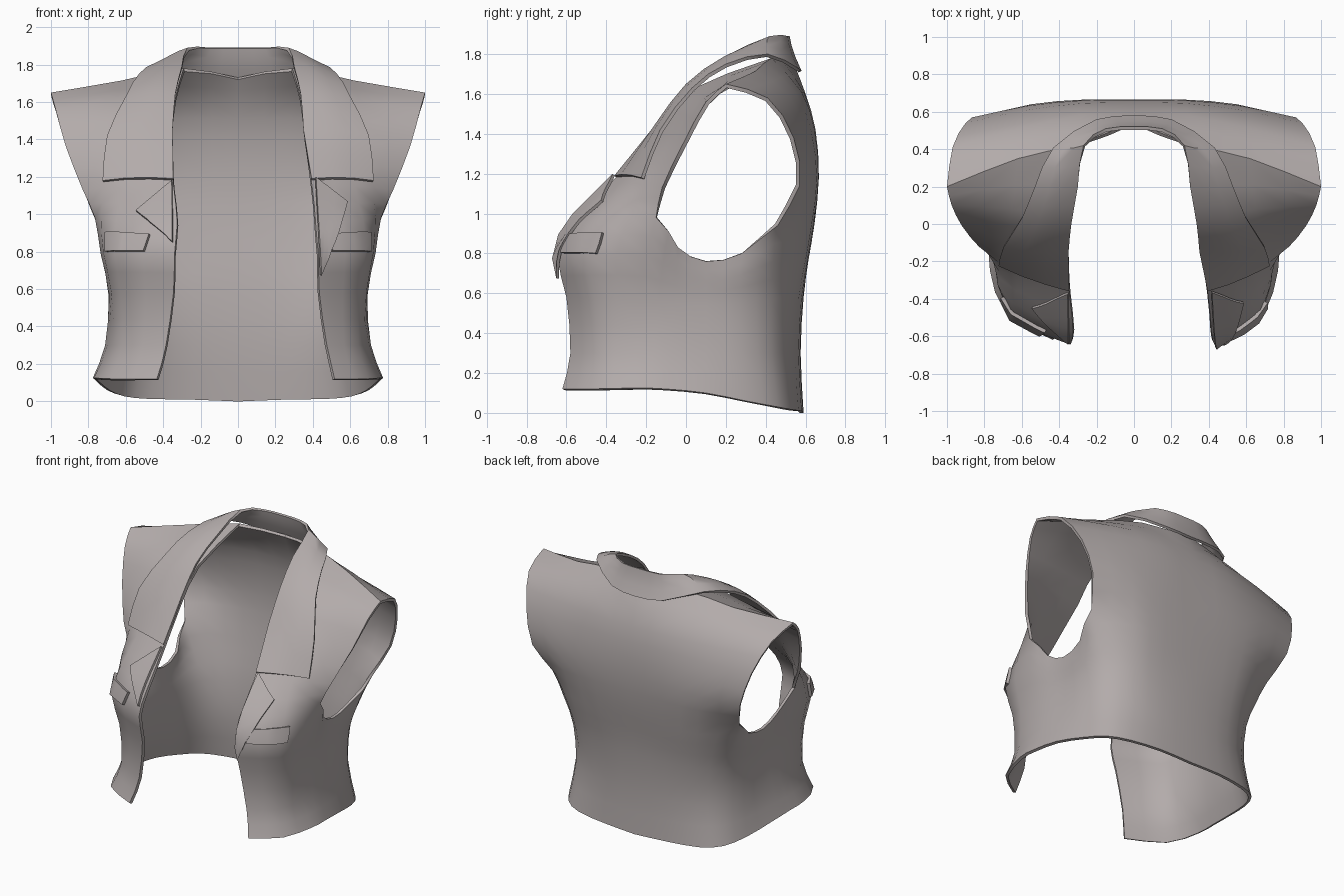
import bpy, bmesh, math
from mathutils import Vector
from mathutils.bvhtree import BVHTree

if "Cube" in bpy.data.objects:
    bpy.data.objects.remove(bpy.data.objects["Cube"])

cloth = bpy.data.materials.new("warm_grey_cloth")
cloth.diffuse_color = (0.45, 0.41, 0.405, 1)
cloth.use_nodes = True
cloth.node_tree.nodes["Principled BSDF"].inputs["Base Color"].default_value = cloth.diffuse_color


def clamp(v):
    return max(0.0, min(1.0, v))


def place(p, side):
    """Mirror a half-garment point and sway the open front slightly to +x."""
    x, y, z = p
    w = clamp((-y - 0.15) / 0.4) * clamp((0.75 - x) / 0.3)
    return Vector((side * x + 0.045 * w, y, z))


def smooth(pts, sub):
    """Catmull-Rom curve through the points."""
    p = [Vector(q) for q in pts]
    p = [2 * p[0] - p[1]] + p + [2 * p[-1] - p[-2]]
    out = []
    for i in range(1, len(p) - 2):
        a, b, c, d = p[i - 1:i + 3]
        for k in range(sub):
            t = k / sub
            out.append(0.5 * (2 * b + (c - a) * t + (2 * a - 5 * b + 4 * c - d) * t * t
                              + (3 * b - a - 3 * c + d) * t ** 3))
    return out + [p[-2]]


def mesh_from_columns(name, halves, outward, thick):
    """Skin neighbouring columns, weld, orient by a reference direction and thicken."""
    bm = bmesh.new()
    for cols in halves:
        vs = [[bm.verts.new(p) for p in c] for c in cols]
        for a, b in zip(vs, vs[1:]):
            for j in range(min(len(a), len(b)) - 1):
                bm.faces.new((a[j], b[j], b[j + 1], a[j + 1]))
    bmesh.ops.remove_doubles(bm, verts=bm.verts, dist=0.002)
    bmesh.ops.recalc_face_normals(bm, faces=bm.faces)
    ref = Vector(outward)
    best = max(bm.faces, key=lambda f: f.calc_center_median().dot(ref))
    if best.normal.dot(ref) < 0:
        bmesh.ops.reverse_faces(bm, faces=bm.faces)
    tree = BVHTree.FromBMesh(bm)
    me = bpy.data.meshes.new(name)
    bm.to_mesh(me)
    bm.free()
    ob = bpy.data.objects.new(name, me)
    bpy.context.collection.objects.link(ob)
    me.materials.append(cloth)
    bpy.ops.object.select_all(action='DESELECT')
    ob.select_set(True)
    bpy.context.view_layer.objects.active = ob
    mod = ob.modifiers.new("thickness", 'SOLIDIFY')
    mod.thickness, mod.offset = thick, -1
    bpy.ops.object.modifier_apply(modifier=mod.name)
    bpy.ops.object.shade_smooth_by_angle(angle=math.radians(42))
    return tree


# Vest body, half: rows run from centre back, under the armhole, to the front edge
SUB = 2
lower = [
    [(0, .59, .0), (.25, .58, .01), (.48, .54, .015), (.62, .46, .03), (.70, .3, .06),
     (.75, .1, .10), (.77, -.1, .12), (.77, -.25, .125), (.69, -.48, .12), (.475, -.62, .12)],
    [(0, .575, .3), (.23, .565, .3), (.43, .52, .3), (.58, .43, .3), (.66, .28, .3),
     (.69, .1, .3), (.71, -.08, .3), (.70, -.25, .3), (.63, -.45, .3), (.43, -.58, .3)],
    [(0, .59, .58), (.24, .58, .58), (.45, .54, .58), (.6, .43, .57), (.66, .27, .55),
     (.67, .1, .54), (.685, -.06, .55), (.69, -.22, .57), (.64, -.46, .58), (.39, -.60, .58)],
    [(0, .615, .77), (.25, .61, .77), (.48, .575, .77), (.67, .44, .76), (.69, .27, .69),
     (.68, .1, .66), (.70, -.05, .71), (.735, -.2, .79), (.67, -.5, .79), (.385, -.645, .78)],
    [(0, .645, .95), (.26, .64, .95), (.52, .605, .95), (.75, .46, .94), (.70, .28, .80),
     (.69, .1, .76), (.71, -.04, .83), (.765, -.15, .98), (.66, -.42, .97), (.37, -.58, .95)],
]
back = [
    [(0, .665, 1.18), (.27, .665, 1.18), (.55, .64, 1.16), (.83, .57, 1.14)],
    [(0, .65, 1.42), (.28, .645, 1.42), (.6, .605, 1.40), (.9, .54, 1.38)],
    [(0, .60, 1.6), (.29, .58, 1.61), (.62, .51, 1.60), (.97, .41, 1.58)],
    [(0, .55, 1.73), (.29, .43, 1.78), (.62, .35, 1.715), (1, .2, 1.65)],
]
front = [
    [(.83, -.12, 1.13), (.62, -.28, 1.15), (.37, -.38, 1.15)],
    [(.92, -.01, 1.36), (.68, -.085, 1.38), (.36, -.16, 1.40)],
    [(.975, .1, 1.56), (.65, .08, 1.60), (.335, .02, 1.62)],
]
low_rows = [smooth(r, SUB) for r in lower]
back_rows = [smooth(r, SUB) for r in back]
front_rows = [smooth(r, SUB) for r in front]
front_rows.append(back_rows[-1][SUB:][::-1])      # shared shoulder seam
i_rear, i_fore = 3 * SUB, 7 * SUB                 # armhole corners
body_cols = []
for i in range(len(low_rows[0])):
    col = [r[i] for r in low_rows]
    if i <= i_rear:
        col += [r[i] for r in back_rows]
    elif i >= i_fore:
        col += [r[i - i_fore] for r in front_rows]
    body_cols.append(smooth(col, 2))
body = mesh_from_columns("vest_body", [[[place(p, s) for p in c] for c in body_cols]
                                       for s in (1, -1)], (0, 1, 0), 0.02)

# Folded collar: inner (standing) edge and outer (lying) edge
inner = smooth([(0, .52, 1.89), (.15, .51, 1.89), (.27, .42, 1.89), (.3, .2, 1.79),
                (.335, 0, 1.645), (.35, -.15, 1.45), (.37, -.36, 1.19)], 2)
outer = smooth([(0, .58, 1.715), (.2, .56, 1.73), (.43, .41, 1.80), (.53, .2, 1.75),
                (.6, .03, 1.63), (.7, -.13, 1.42), (.725, -.225, 1.18)], 2)
collar_cols = [[a.lerp(b, t) + Vector((0, -.012, .012)) * math.sin(math.pi * t)
                for t in (0, .33, .67, 1)] for a, b in zip(inner, outer)]
mesh_from_columns("collar", [[[place(p, s) for p in c] for c in collar_cols]
                             for s in (1, -1)], (0, 1, 0), 0.018)


def on_chest(x, z, lift):
    """Point lying just above the chest at a given x and height."""
    hit, nor, _, _ = body.ray_cast(Vector((x, -2, z)), Vector((0, 1, 0)))
    if hit is None or hit.y > 0:
        hit, nor, _, _ = body.find_nearest(Vector((x, -.55, z)))
    if nor.y > 0:
        nor = -nor
    return hit + nor * lift


def chest_patch(name, a, b, c, d, lift, thick, nx=5, nz=5):
    """Cloth piece following the chest, from four (x, z) corners."""
    a, b, c, d = (Vector(p) for p in (a, b, c, d))
    cols = []
    for i in range(nx + 1):
        lo, hi = a.lerp(b, i / nx), d.lerp(c, i / nx)
        cols.append([on_chest(*lo.lerp(hi, j / nz), lift) for j in range(nz + 1)])
    mesh_from_columns(name, [cols], (0, -1, 0), thick)


# Lower lapels: the right one opens further than the left
chest_patch("lapel_right", (.435, .68), (.53, .89), (.575, 1.05), (.41, 1.18), .03, .016)
chest_patch("lapel_left", (-.345, .85), (-.44, .93), (-.54, 1.01), (-.35, 1.17), .02, .016)

# Chest pocket flaps
for s, label in ((1, "right"), (-1, "left")):
    chest_patch("pocket_flap_" + label, (s * .50, .80), (s * .695, .80),
                (s * .695, .90), (s * .47, .885), .022, .02, 5, 2)
